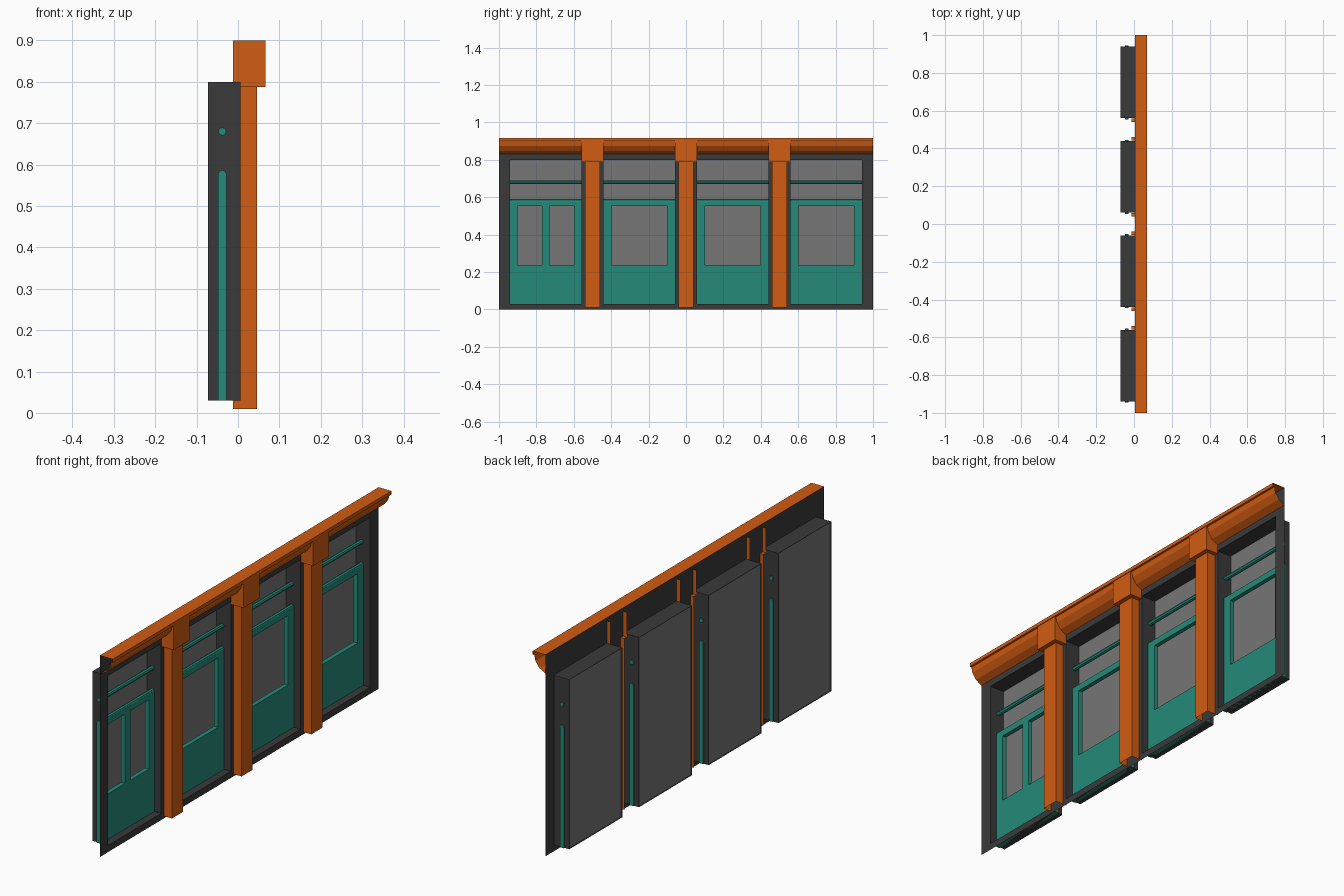
import bpy, math

if "Cube" in bpy.data.objects:
    bpy.data.objects.remove(bpy.data.objects["Cube"])


def material(name, rgb):
    m = bpy.data.materials.new(name)
    m.diffuse_color = (*rgb, 1)
    m.use_nodes = True
    m.node_tree.nodes["Principled BSDF"].inputs["Base Color"].default_value = m.diffuse_color
    return m


ORANGE = material("orange_trim", (0.64, 0.107, 0.006))
GREEN = material("green_paint", (0.018, 0.26, 0.19))
DARK = material("dark_frame", (0.042, 0.042, 0.042))
PANE = material("grey_pane", (0.18, 0.18, 0.18))


def make(name, verts, faces, mat):
    me = bpy.data.meshes.new(name)
    me.from_pydata(verts, [], faces)
    me.materials.append(mat)
    ob = bpy.data.objects.new(name, me)
    bpy.context.collection.objects.link(ob)
    return ob


def sheet(name, x, ys, zs, holes, mat):
    """Flat panel facing +x, divided at ys and zs, leaving out cells in holes."""
    n = len(ys)
    verts = [(x, y, z) for z in zs for y in ys]
    faces = [(j * n + i, j * n + i + 1, (j + 1) * n + i + 1, (j + 1) * n + i)
             for j in range(len(zs) - 1) for i in range(n - 1) if (i, j) not in holes]
    return make(name, verts, faces, mat)


def loft(name, rings, mat, closed=False):
    """Skin between rings that all have the same number of points."""
    n = len(rings[0])
    verts = [p for r in rings for p in r]
    faces = [(k * n + i, k * n + (i + 1) % n, (k + 1) * n + (i + 1) % n, (k + 1) * n + i)
             for k in range(len(rings) - 1) for i in range(n if closed else n - 1)]
    return make(name, verts, faces, mat)


WALL_X, BACK_X, DOOR_X = 0.006, -0.072, -0.038
TOP, SILL, HEAD, HALF = 0.915, 0.03, 0.80, 0.19
BAYS = [-0.75, -0.25, 0.25, 0.75]

# Front wall with four openings
ys = [-1] + [c + s * HALF for c in BAYS for s in (-1, 1)] + [1]
sheet("wall", WALL_X, ys, [0, SILL, HEAD, TOP], {(i, 1) for i in (1, 3, 5, 7)}, DARK)

# Cornice: open-ended moulding along the top
profile = [(WALL_X, 0.83), (0.036, 0.847), (0.056, 0.874), (0.061, 0.899),
           (0.07, 0.899), (0.07, TOP), (WALL_X, TOP)]
loft("cornice", [[(x, y, z) for x, z in profile] for y in (1, -1)], ORANGE)


# Columns with wider capitals, open at the back
def channel(y, half, front, z):
    return [(-0.012, y - half, z), (front, y - half, z),
            (front, y + half, z), (-0.012, y + half, z)]


for y in (-0.5, 0, 0.5):
    loft("column", [channel(y, 0.04, 0.046, 0.01), channel(y, 0.04, 0.046, 0.787),
                    channel(y, 0.058, 0.067, 0.787), channel(y, 0.058, 0.067, 0.90)], ORANGE)

for b, c in enumerate(BAYS):
    lo, hi = c - HALF, c + HALF

    # Recess lining and back pane
    rings = [[(x, lo, SILL), (x, lo, HEAD), (x, hi, HEAD), (x, hi, SILL)]
             for x in (WALL_X, BACK_X)]
    loft("recess_lining", rings, DARK, closed=True)
    sheet("back_pane", BACK_X + 0.006, [lo, hi], [SILL, HEAD], set(), PANE)

    # Door panel with one window, or two in the first bay
    if b == 0:
        cuts, holes = [-0.15, -0.02, 0.02, 0.15], {(1, 1), (3, 1)}
    else:
        cuts, holes = [-0.148, 0.148], {(1, 1)}
    ys = [lo - 0.005] + [c + d for d in cuts] + [hi + 0.005]
    door = sheet("door_panel", DOOR_X, ys, [SILL, 0.237, 0.552, 0.578], holes, GREEN)
    mod = door.modifiers.new("thickness", 'SOLIDIFY')
    mod.thickness, mod.offset = 0.02, 0

    # Rails: one capping the door, one above it
    for z in (0.577, 0.68):
        bpy.ops.mesh.primitive_cylinder_add(vertices=8, radius=0.01, depth=2 * HALF + 0.012,
                                            location=(DOOR_X, c, z), rotation=(math.pi / 2, 0, 0))
        rail = bpy.context.object
        rail.name = "rail"
        rail.data.materials.append(GREEN)
